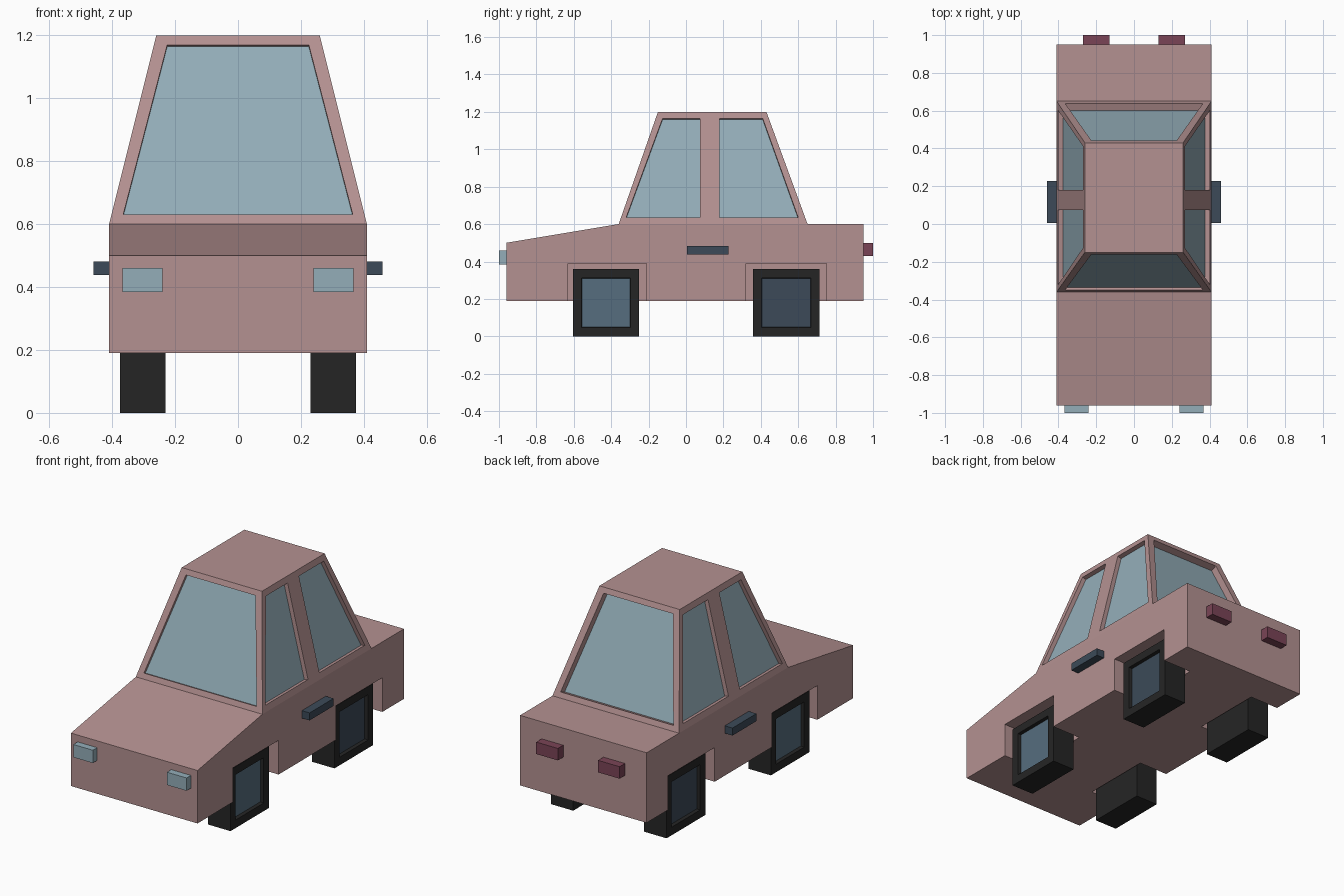
import bpy, bmesh
from mathutils import Vector

if "Cube" in bpy.data.objects:
    bpy.data.objects.remove(bpy.data.objects["Cube"])


def material(name, rgb):
    m = bpy.data.materials.new(name)
    lin = [(c / 255 / 12.92) if c < 11 else ((c / 255 + 0.055) / 1.055) ** 2.4 for c in rgb]
    m.diffuse_color = (*lin, 1)
    m.use_nodes = True
    m.node_tree.nodes["Principled BSDF"].inputs["Base Color"].default_value = m.diffuse_color
    return m


PAINT = material("dusty_pink_paint", (180, 145, 145))
GLASS = material("pale_blue_glass", (148, 174, 185))
TYRE = material("black_rubber", (37, 37, 37))
HUB = material("steel_blue", (86, 109, 126))
DARK = material("dark_slate", (60, 74, 88))
RED = material("dark_red", (122, 68, 86))


def make(name, bm, *mats):
    bmesh.ops.recalc_face_normals(bm, faces=bm.faces)
    mesh = bpy.data.meshes.new(name)
    bm.to_mesh(mesh)
    bm.free()
    for m in mats:
        mesh.materials.append(m)
    ob = bpy.data.objects.new(name, mesh)
    bpy.context.collection.objects.link(ob)
    return ob


def loft(bm, a, b, end_mat=0):
    """Prism joining polygon a to polygon b; the cap at b gets end_mat."""
    va = [bm.verts.new(p) for p in a]
    vb = [bm.verts.new(p) for p in b]
    n = len(va)
    bm.faces.new(va)
    bm.faces.new(vb[::-1]).material_index = end_mat
    for i in range(n):
        j = (i + 1) % n
        bm.faces.new((va[i], vb[i], vb[j], va[j]))


def box(bm, x, y, z):
    ring = [(x[0], y[0]), (x[1], y[0]), (x[1], y[1]), (x[0], y[1])]
    loft(bm, [(*p, z[0]) for p in ring], [(*p, z[1]) for p in ring])


def cut(ob, cutter):
    cutter.hide_render = True
    cutter.hide_viewport = True
    cutter.display_type = 'WIRE'
    mod = ob.modifiers.new("cut", 'BOOLEAN')
    mod.operation = 'DIFFERENCE'
    mod.solver = 'EXACT'
    mod.material_mode = 'TRANSFER'
    mod.object = cutter


def mirrored(s, x0, x1):
    return sorted((s * x0, s * x1))


# Lower body from its side profile
profile = [(-0.96, 0.19), (0.95, 0.19), (0.95, 0.6), (-0.36, 0.6), (-0.96, 0.5)]
bm = bmesh.new()
loft(bm, [(-0.41, y, z) for y, z in profile], [(0.41, y, z) for y, z in profile])
body = make("body", bm, PAINT)

# Square wheel arches
bm = bmesh.new()
for s in (-1, 1):
    for y in ((-0.63, -0.21), (0.32, 0.75)):
        box(bm, mirrored(s, 0.222, 0.5), y, (0.1, 0.39))
cut(body, make("arch_cutter", bm, PAINT))

# Tapered cabin
bm = bmesh.new()
loft(bm,
     [(-0.41, -0.36, 0.6), (0.41, -0.36, 0.6), (0.41, 0.65, 0.6), (-0.41, 0.65, 0.6)],
     [(-0.26, -0.15, 1.2), (0.26, -0.15, 1.2), (0.26, 0.43, 1.2), (-0.26, 0.43, 1.2)])
cabin = make("cabin", bm, PAINT, GLASS)

# Recessed windows: pocket floors take the glass colour
bm = bmesh.new()


def pocket(pts, normal, depth):
    n = Vector(normal).normalized()
    loft(bm, [Vector(p) + n * 0.05 for p in pts], [Vector(p) - n * depth for p in pts], 1)


def front_y(z):
    return -0.36 + 0.35 * (z - 0.6)


def rear_y(z):
    return 0.65 - 0.22 / 0.6 * (z - 0.6)


for plane, normal, depth in ((front_y, (0, -1, 0.35), 0.015),
                             (rear_y, (0, 1, 0.22 / 0.6), 0.04)):
    pocket([(x, plane(z), z) for x, z in
            ((-0.365, 0.63), (0.365, 0.63), (0.225, 1.17), (-0.225, 1.17))], normal, depth)
for s in (-1, 1):
    for quad in ([(-0.32, 0.635), (0.075, 0.635), (0.075, 1.165), (-0.125, 1.165)],
                 [(0.18, 0.635), (0.60, 0.635), (0.41, 1.165), (0.18, 1.165)]):
        pocket([(s * (0.41 - 0.25 * (z - 0.6)), y, z) for y, z in quad], (s, 0, 0.25), 0.025)
cut(cabin, make("window_cutter", bm, PAINT, GLASS))

# Square wheels with a recessed hub on the outer face
for s, side in ((-1, "left"), (1, "right")):
    for end, y, hub in (("front", (-0.605, -0.25), HUB), ("rear", (0.357, 0.715), DARK)):
        bm = bmesh.new()
        box(bm, mirrored(s, 0.23, 0.375), y, (0, 0.36))
        bmesh.ops.recalc_face_normals(bm, faces=bm.faces)
        face = [f for f in bm.faces if f.normal.x * s > 0.9]
        bmesh.ops.inset_individual(bm, faces=face, thickness=0.067)
        bmesh.ops.inset_individual(bm, faces=face, thickness=0.004, depth=-0.02)
        face[0].material_index = 1
        make(f"{end}_wheel_{side}", bm, TYRE, hub)

    # Lights and door handles
    for name, x, y, z, mat in (
            ("headlight", (0.24, 0.367), (-1.0, -0.96), (0.385, 0.46), GLASS),
            ("tail_light", (0.13, 0.27), (0.95, 1.0), (0.43, 0.5), RED),
            ("door_handle", (0.41, 0.46), (0.005, 0.227), (0.438, 0.482), DARK)):
        bm = bmesh.new()
        box(bm, mirrored(s, *x), y, z)
        make(f"{name}_{side}", bm, mat)
